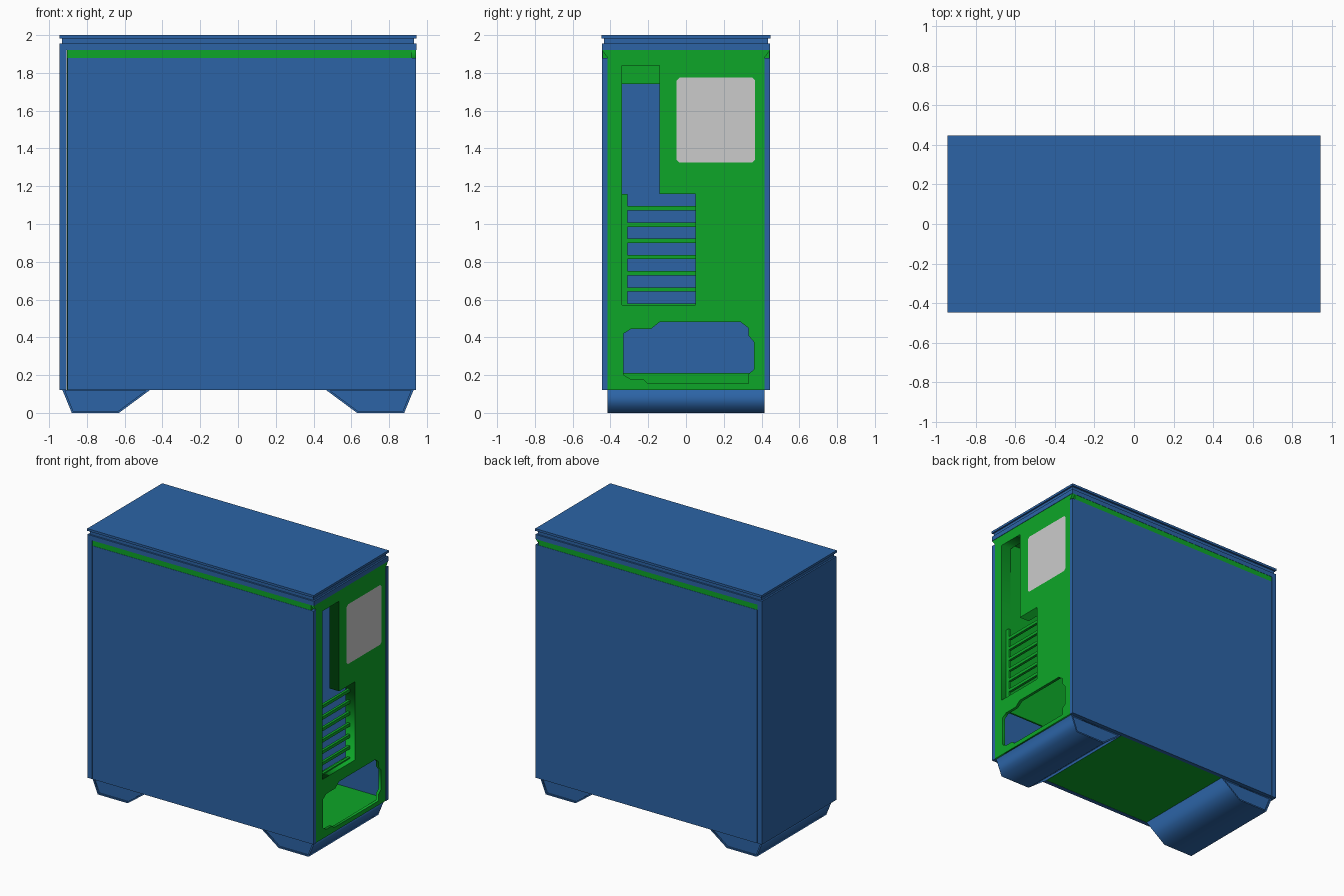
import bpy, bmesh
from mathutils import Matrix

if "Cube" in bpy.data.objects:
    bpy.data.objects.remove(bpy.data.objects["Cube"])


def material(name, rgb):
    m = bpy.data.materials.new(name)
    m.diffuse_color = (*rgb, 1)
    m.use_nodes = True
    m.node_tree.nodes["Principled BSDF"].inputs["Base Color"].default_value = m.diffuse_color
    return m


BLUE = material("blue", (0.025, 0.127, 0.381))
GREEN = material("green", (0.004, 0.381, 0.021))


def link(name, mesh, mat):
    ob = bpy.data.objects.new(name, mesh)
    bpy.context.collection.objects.link(ob)
    if mat:
        mesh.materials.clear()
        mesh.materials.append(mat)
    return ob


def box(name, x, y, z, mat):
    bm = bmesh.new()
    bmesh.ops.create_cube(bm, size=1)
    for v in bm.verts:
        v.co = [(r[0] + r[1]) / 2 + c * (r[1] - r[0]) for r, c in zip((x, y, z), v.co)]
    me = bpy.data.meshes.new(name)
    bm.to_mesh(me)
    bm.free()
    return link(name, me, mat)


TO_YZ = Matrix(((0, 0, 1), (1, 0, 0), (0, 1, 0))).to_4x4()    # profile in y-z, depth in x
TO_XZ = Matrix(((1, 0, 0), (0, 0, -1), (0, 1, 0))).to_4x4()   # profile in x-z, depth in -y


def plate(name, loops, d0, d1, mat, frame=TO_YZ):
    """Filled outline with holes (first loop is the outline), from depth d0 to d1."""
    cu = bpy.data.curves.new(name, 'CURVE')
    cu.dimensions, cu.fill_mode, cu.extrude = '2D', 'BOTH', (d1 - d0) / 2
    for pts in loops:
        sp = cu.splines.new('POLY')
        sp.points.add(len(pts) - 1)
        for p, (a, b) in zip(sp.points, pts):
            p.co = (a, b, 0, 1)
        sp.use_cyclic_u = True
    tmp = bpy.data.objects.new("tmp", cu)
    me = bpy.data.meshes.new_from_object(tmp)
    bpy.data.objects.remove(tmp)
    me.transform(frame @ Matrix.Translation((0, 0, (d0 + d1) / 2)))
    bm = bmesh.new()
    bm.from_mesh(me)
    bmesh.ops.remove_doubles(bm, verts=bm.verts, dist=1e-5)
    bmesh.ops.recalc_face_normals(bm, faces=bm.faces)
    bm.to_mesh(me)
    bm.free()
    me.name = name
    return link(name, me, mat)


def rect(a0, a1, b0, b1, c=0):
    if not c:
        return [(a0, b0), (a1, b0), (a1, b1), (a0, b1)]
    return [(a0 + c, b0), (a1 - c, b0), (a1, b0 + c), (a1, b1 - c),
            (a1 - c, b1), (a0 + c, b1), (a0, b1 - c), (a0, b0 + c)]


# top cover with a groove around it
box("top_base", (-.945, .945), (-.445, .445), (1.92, 1.955), BLUE)
box("top_groove", (-.933, .933), (-.433, .433), (1.955, 1.983), BLUE)
box("top_cap", (-.945, .945), (-.447, .447), (1.983, 2.0), BLUE)

# front panel and side panels
box("front_panel", (-.945, -.907), (-.445, .445), (.12, 1.92), BLUE)
for s, n in ((-1, "left"), (1, "right")):
    box(n + "_side_panel", (-.903, .943), sorted((s * .415, s * .445)), (.12, 1.88), BLUE)

# green chassis: floor, roof, front frame, inner tray
box("chassis_floor", (-.905, .92), (-.415, .415), (.122, .14), GREEN)
box("chassis_roof", (-.905, .92), (-.443, .443), (1.88, 1.92), GREEN)
plate("front_frame", [rect(-.414, .414, .14, 1.88), rect(-.38, .38, .21, 1.74)],
      -.905, -.885, GREEN)
box("board_tray", (-.4, .92), (-.355, -.342), (.5, 1.88), GREEN)

# rear wall with port, fan and power supply openings
ports = [(-.34, .57), (.05, .57), (.05, 1.16), (-.14, 1.16), (-.14, 1.84), (-.34, 1.84)]
liner = [(-.35, .56), (.06, .56), (.06, 1.17), (-.13, 1.17), (-.13, 1.85), (-.35, 1.85)]
supply = [(-.33, .42), (-.29, .445), (-.185, .445), (-.14, .48), (.29, .48), (.33, .45),
          (.33, .41), (.36, .375), (.36, .23), (.33, .205), (.33, .155), (-.2, .155),
          (-.225, .177), (-.29, .177), (-.33, .2)]
wall = [(-.415, .122), (.415, .122), (.415, 1.88), (.445, 1.92), (-.445, 1.92), (-.415, 1.88)]
fan = rect(-.05, .365, 1.325, 1.775, .015)
plate("rear_wall", [wall, ports, supply, fan], .92, .942, GREEN)
plate("fan_grille", [fan], .922, .942, None)
plate("port_recess", [liner, ports], .86, .92, GREEN)

# expansion slot bars
box("slot_strip", (.88, .9), (-.34, -.31), (.57, 1.16), GREEN)
for i in range(7):
    top = 1.094 - i * .0858
    box(f"slot_bar_{i + 1}", (.88, .9), (-.31, .05), (max(top - .023, .57), top), GREEN)

# feet: core with a slightly recessed end, rimmed by a thin shell
for s, n in ((-1, "front"), (1, "rear")):
    outer = [(s * .93, .122), (s * .88, 0), (s * .63, 0), (s * .465, .122)]
    inner = [(s * .915, .118), (s * .872, .01), (s * .634, .01), (s * .488, .118)]
    plate(n + "_foot_shell", [outer, inner], -.415, .415, BLUE, TO_XZ)
    plate(n + "_foot_core", [inner], -.405, .405, BLUE, TO_XZ)
